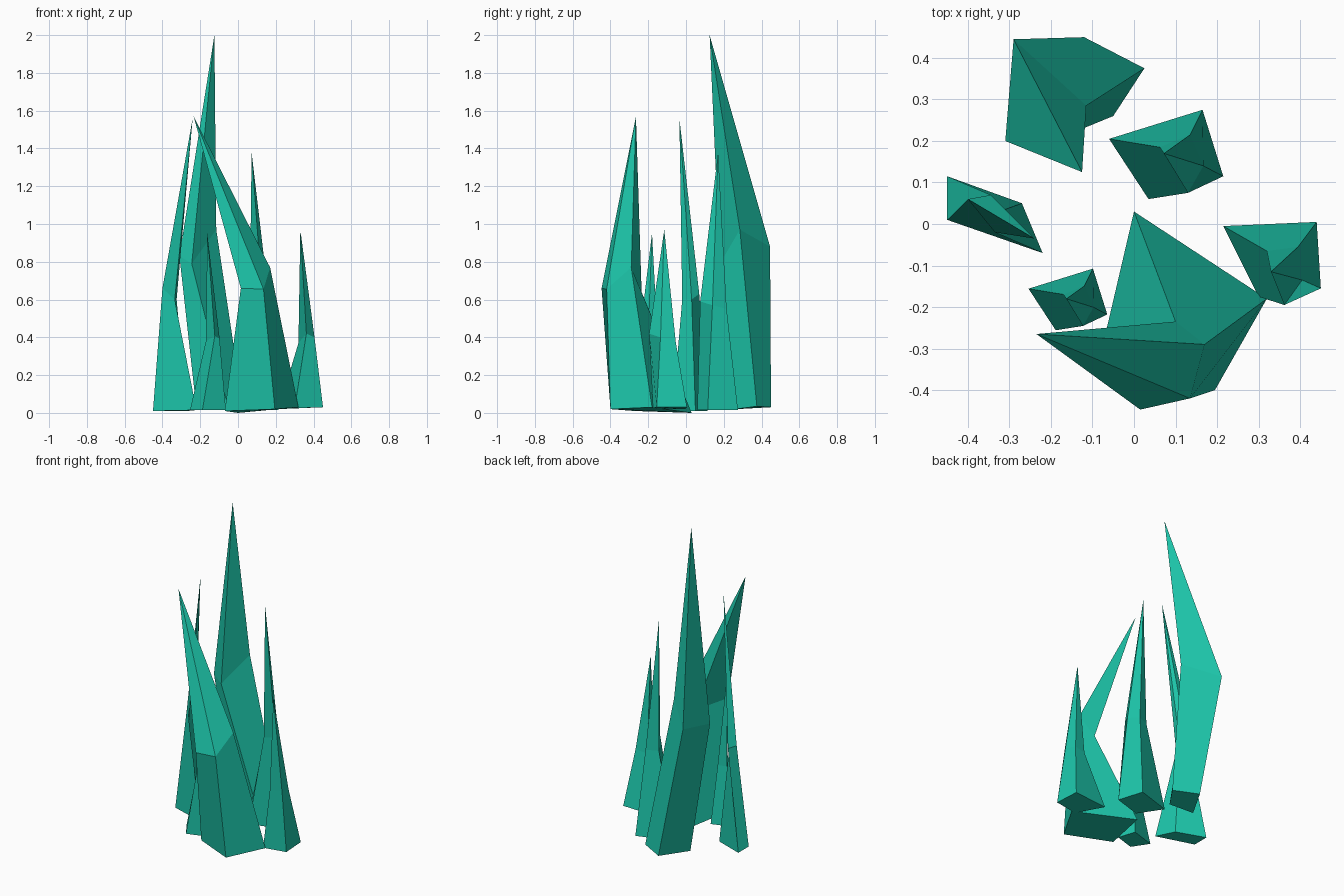
import bpy, bmesh

if "Cube" in bpy.data.objects:
    bpy.data.objects.remove(bpy.data.objects["Cube"])


def material(name, colour):
    m = bpy.data.materials.new(name)
    m.diffuse_color = colour
    m.use_nodes = True
    m.node_tree.nodes["Principled BSDF"].inputs["Base Color"].default_value = m.diffuse_color
    return m


TEAL = material("teal_crystal", (0.012, 0.56, 0.40, 1))


# One shard: four-sided base ring, four-sided waist ring, pointed tip
def shard(name, base, waist, tip):
    bm = bmesh.new()
    b = [bm.verts.new(p) for p in base]
    w = [bm.verts.new(p) for p in waist]
    t = bm.verts.new(tip)
    bm.faces.new(b)
    for i in range(4):
        j = (i + 1) % 4
        bm.faces.new((b[i], b[j], w[j], w[i]))
        bm.faces.new((w[i], w[j], t))
    bmesh.ops.recalc_face_normals(bm, faces=bm.faces[:])
    me = bpy.data.meshes.new(name)
    bm.to_mesh(me)
    bm.free()
    me.materials.append(TEAL)
    ob = bpy.data.objects.new(name, me)
    bpy.context.collection.objects.link(ob)
    return ob


# Wide leaning shard at the front
shard("front_shard",
      [(0, .03, 0), (.32, -.18, .03), (.195, -.40, .02), (-.07, -.27, .01)],
      [(.10, -.235, .64), (.17, -.29, .77), (.135, -.42, .655), (.015, -.447, .66)],
      (-.235, -.265, 1.57))

# Tallest shard at the back
shard("tall_back_shard",
      [(-.12, .45, .03), (.025, .375, .035), (-.05, .26, .02), (-.22, .27, .02)],
      [(-.29, .445, .88), (-.115, .285, .97), (-.245, .18, .79), (-.31, .20, .83)],
      (-.125, .125, 2.0))

# Thin shard on the left
shard("left_shard",
      [(-.45, .115, .01), (-.27, .05, .01), (-.22, -.07, .015), (-.45, .01, .01)],
      [(-.345, .07, .63), (-.325, .03, .60), (-.335, -.02, .60), (-.40, .06, .66)],
      (-.24, -.035, 1.56))

# Short shard on the right
shard("right_shard",
      [(.215, -.005, .02), (.44, .005, .03), (.45, -.155, .03), (.30, -.175, .025)],
      [(.32, -.065, .37), (.395, -.055, .38), (.405, -.135, .40), (.362, -.195, .42)],
      (.33, -.115, .97))

# Two slim shards of the same shape, given relative to the tip position
BASE = [(-.132, .035), (.093, .105), (.143, -.055), (-.037, -.11)]
WAIST = [(-.01, .015, .55), (.063, .045, .55), (.095, -.03, .57), (.058, -.095, .59)]


def slim_shard(name, x, y, s):
    shard(name,
          [(x + s * px, y + s * py, .015) for px, py in BASE],
          [(x + s * px, y + s * py, s * pz) for px, py, pz in WAIST],
          (x, y, 1.38 * s))


slim_shard("slim_back_right_shard", .072, .17, 1)
slim_shard("slim_front_left_shard", -.163, -.18, .69)
